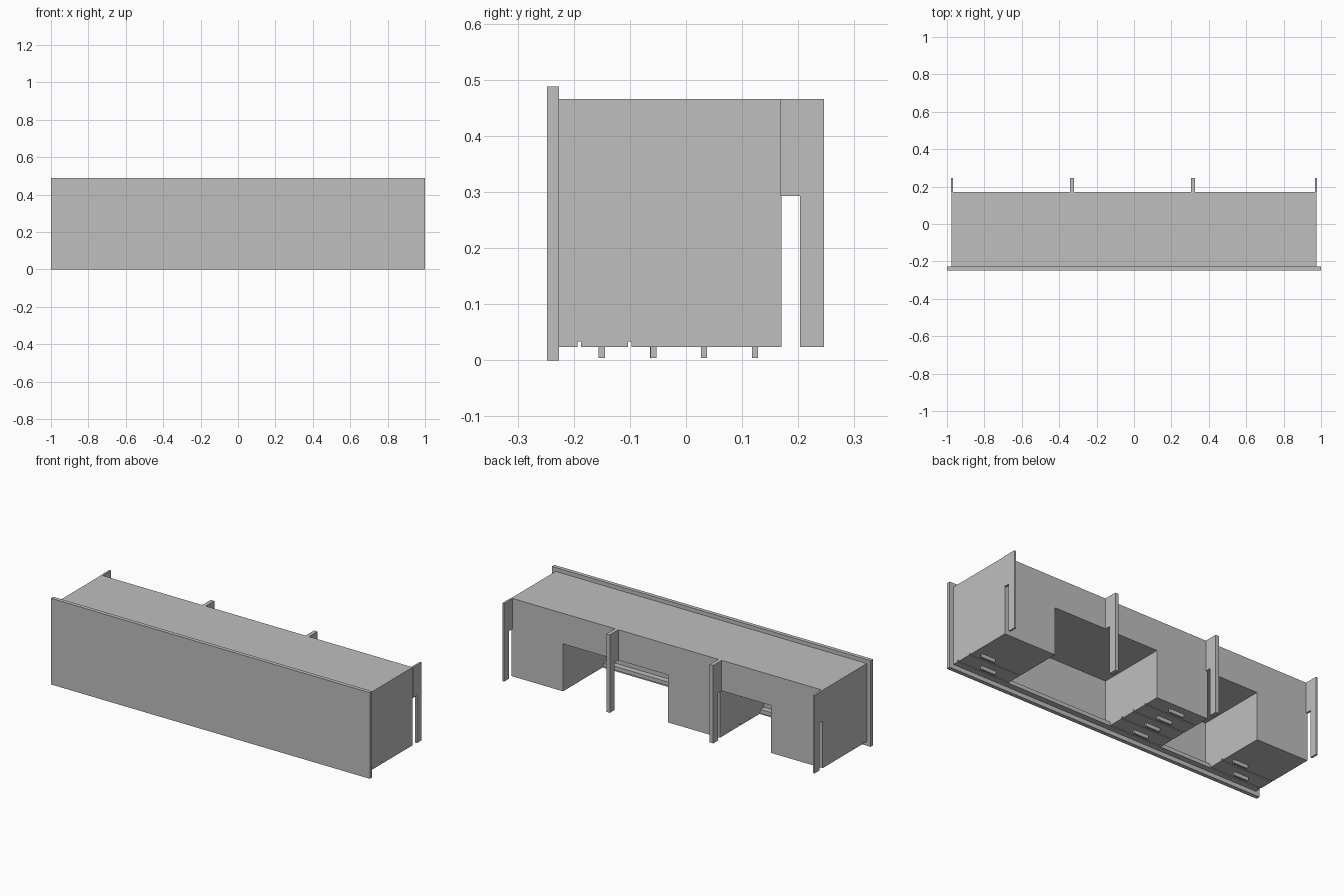
import bpy
import bmesh

if "Cube" in bpy.data.objects:
    bpy.data.objects.remove(bpy.data.objects["Cube"], do_unlink=True)

grey = bpy.data.materials.new("light_grey")
grey.use_nodes = True
grey.diffuse_color = (0.52, 0.52, 0.52, 1)
grey.node_tree.nodes["Principled BSDF"].inputs["Base Color"].default_value = (0.52, 0.52, 0.52, 1)


def prism(name, outline, x0, x1):
    """Extrude a (y, z) outline along x."""
    bm = bmesh.new()
    face = bm.faces.new([bm.verts.new((x0, y, z)) for y, z in outline])
    ext = bmesh.ops.extrude_face_region(bm, geom=[face])
    verts = [v for v in ext["geom"] if isinstance(v, bmesh.types.BMVert)]
    bmesh.ops.translate(bm, vec=(x1 - x0, 0, 0), verts=verts)
    bmesh.ops.recalc_face_normals(bm, faces=bm.faces)
    mesh = bpy.data.meshes.new(name)
    bm.to_mesh(mesh)
    bm.free()
    mesh.materials.append(grey)
    obj = bpy.data.objects.new(name, mesh)
    bpy.context.collection.objects.link(obj)
    return obj


def box(name, x0, x1, y0, y1, z0, z1):
    return prism(name, [(y0, z0), (y1, z0), (y1, z1), (y0, z1)], x0, x1)


FRONT, BASE, TOP = -0.226, 0.17, 0.466   # body limits
CARCASS, FACE, KNEE = 0.034, 0.024, 0.293
END = 0.976

# Large worktop slab and the long body behind it
box("worktop", -1, 1, -0.248, FRONT, 0, 0.488)
box("body", -END, END, FRONT, BASE, KNEE, TOP)
box("long_rail", -END, END, FRONT, -0.193, FACE, 0.046)

# Notched support panels: two thin ends, two thicker dividers
support = [(BASE - 0.002, KNEE), (0.203, KNEE), (0.203, FACE),
           (0.246, FACE), (0.246, TOP), (BASE - 0.002, TOP)]
for name, x0, x1 in (("left_end_support", 0.968, 0.979),
                     ("left_divider", 0.305, 0.327),
                     ("right_divider", -0.343, -0.321),
                     ("right_end_support", -0.979, -0.968)):
    prism(name, support, x0, x1)

# Cabinets with drawer and door fronts, each with its handle
drawer = [(-0.187, -0.103), (-0.097, -0.013), (-0.007, 0.077), (0.083, BASE)]
door = [(-0.187, -0.103), (-0.097, BASE)]
cabinets = [("left", 0.652, END, door), ("middle", -0.332, -0.006, drawer),
            ("right", -END, -0.652, door)]
for side, x0, x1, fronts in cabinets:
    box(side + "_cabinet", x0, x1, FRONT, BASE, CARCASS, KNEE)
    for i, (y0, y1) in enumerate(fronts):
        is_door = y1 - y0 > 0.2
        box(f"{side}_{'door' if is_door else 'drawer'}_{i + 1}", x0, x1, y0, y1, FACE, CARCASS)
        cx = (x0 + x1) / 2 + (0.08 if is_door else 0)
        cy = -0.058 if is_door else -0.15 + 0.091 * i
        box(f"{side}_handle_{i + 1}", cx - 0.045, cx + 0.045, cy - 0.0055, cy + 0.0055, 0.004, FACE)
